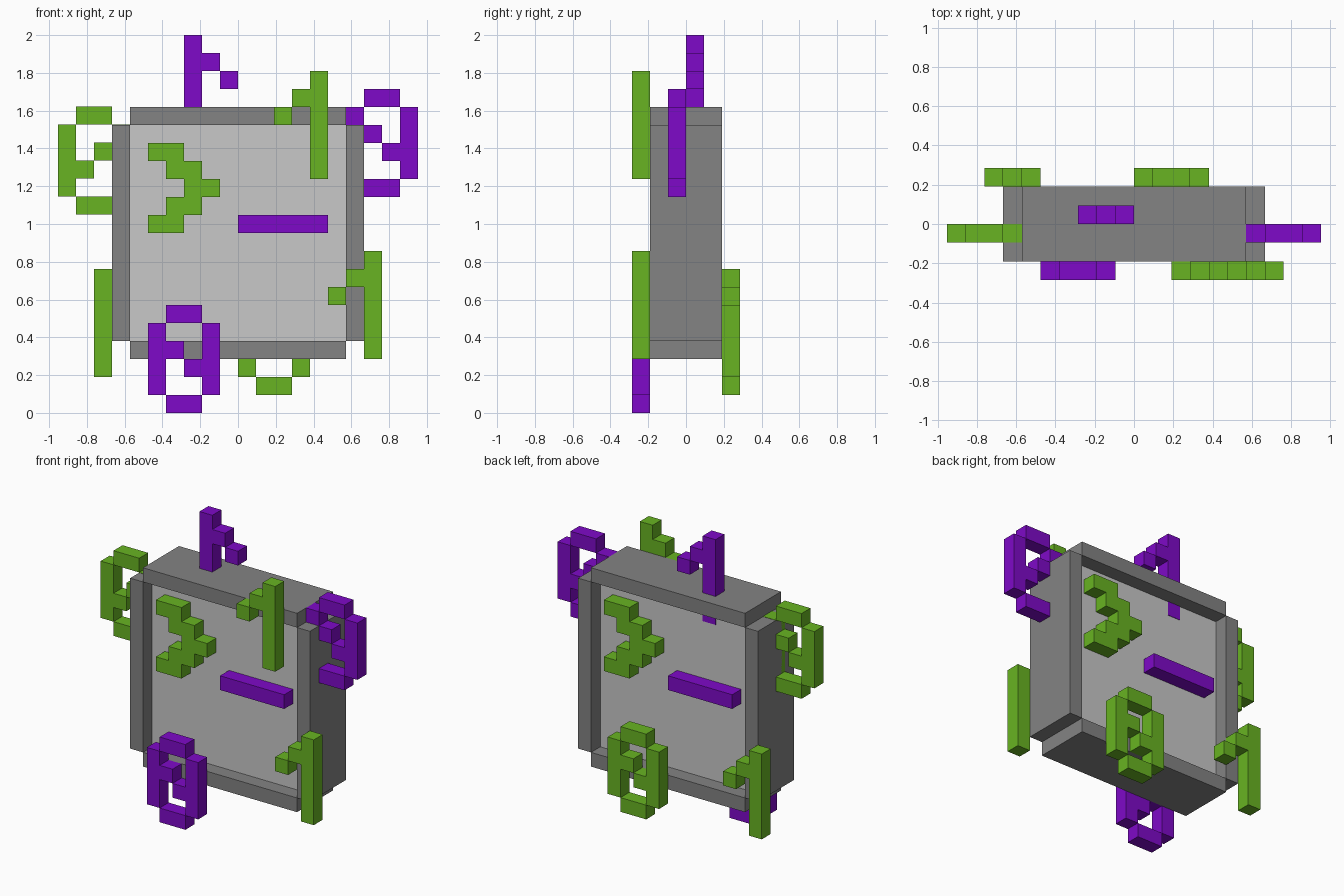
import bpy, bmesh

if "Cube" in bpy.data.objects:
    bpy.data.objects.remove(bpy.data.objects["Cube"])

U = 2 / 21  # one block


def mat(name, rgb):
    m = bpy.data.materials.new(name)
    m.diffuse_color = (*rgb, 1)
    m.use_nodes = True
    m.node_tree.nodes["Principled BSDF"].inputs["Base Color"].default_value = m.diffuse_color
    return m


GREEN = mat("leaf green", (0.138, 0.456, 0.016))
PURPLE = mat("violet", (0.209, 0.003, 0.578))
GREY = mat("mid grey", (0.227, 0.227, 0.227))
PALE = mat("pale grey", (0.578, 0.578, 0.578))


def blocks(name, material, boxes):
    """One object from boxes (x0, x1, y0, y1, z0, z1) in block units."""
    bm = bmesh.new()
    for x0, x1, y0, y1, z0, z1 in boxes:
        vs = bmesh.ops.create_cube(bm, size=U)["verts"]
        bmesh.ops.scale(bm, verts=vs, vec=(x1 - x0, y1 - y0, z1 - z0))
        bmesh.ops.translate(bm, verts=vs, vec=((x0 + x1) * U / 2, (y0 + y1) * U / 2, (z0 + z1) * U / 2))
    me = bpy.data.meshes.new(name)
    bm.to_mesh(me)
    bm.free()
    me.materials.append(material)
    ob = bpy.data.objects.new(name, me)
    bpy.context.collection.objects.link(ob)


def flat_piece(name, material, rects, width, x, y, z, back=False):
    """Flat cut-out one block thick; rects are (x0, x1, z0, z1). back=True mirrors it."""
    if back:
        rects = [(width - b, width - a, c, d) for a, b, c, d in rects]
    blocks(name, material, [(x + a, x + b, y, y + 1, z + c, z + d) for a, b, c, d in rects])


RING = [(1, 3, 5, 6), (1, 3, 0, 1), (0, 1, 1, 5), (3, 4, 1, 5), (1, 2, 3, 4), (2, 3, 2, 3)]
POST = [(2, 3, 0, 6), (1, 2, 4, 5), (0, 1, 3, 4)]
ARROW = [(min(i, 4 - i), min(i, 4 - i) + 2, i, i + 1) for i in range(5)]
DASH = [(0, 5, 0, 1)]

# frame and recessed panel
blocks("frame_top", GREY, [(-6, 6, -2, 2, 16, 17)])
blocks("frame_bottom", GREY, [(-6, 6, -2, 2, 3, 4)])
blocks("frame_left", GREY, [(-7, -6, -2, 2, 4, 16)])
blocks("frame_right", GREY, [(6, 7, -2, 2, 4, 16)])
blocks("screen_panel", PALE, [(-6, 6, -1, 0.97, 4, 16)])

# arrow and dash on both sides of the panel
flat_piece("arrow_front", GREEN, ARROW, 4, -5, -2, 10)
flat_piece("dash_front", PURPLE, DASH, 5, 0, -2, 10)
flat_piece("arrow_back", GREEN, ARROW, 4, 1, 1, 10, True)
flat_piece("dash_back", PURPLE, DASH, 5, -5, 1, 10, True)

# slashed rings around the frame
flat_piece("ring_front", PURPLE, RING, 4, -5, -3, 0)
flat_piece("ring_right", PURPLE, RING, 4, 6, -1, 12)
flat_piece("ring_left", GREEN, RING, 4, -10, -1, 11.02, True)
flat_piece("ring_back", GREEN, RING, 4, 0, 2, 1, True)

# flagged posts around the frame
flat_piece("post_front_upper", GREEN, POST, 3, 2, -3, 13)
flat_piece("post_front_lower", GREEN, POST, 3, 5, -3, 3)
flat_piece("post_top", PURPLE, POST, 3, -3, 0, 15, True)
flat_piece("post_back", GREEN, POST, 3, -8, 2, 2, True)
